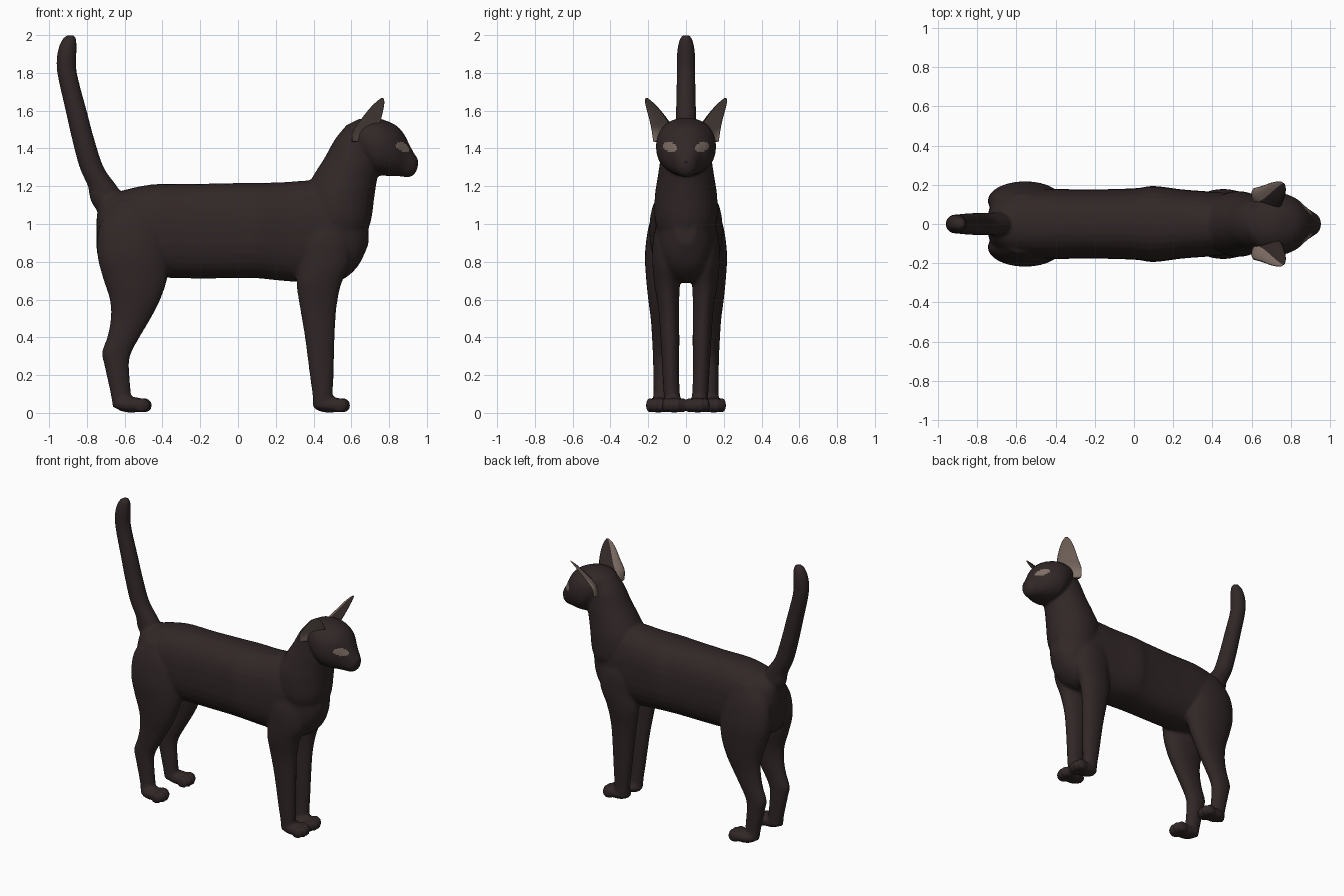
import bpy, bmesh, math
from mathutils import Vector

if "Cube" in bpy.data.objects:
    bpy.data.objects.remove(bpy.data.objects["Cube"])


def material(name, col):
    m = bpy.data.materials.new(name)
    m.diffuse_color = (*col, 1)
    m.use_nodes = True
    m.node_tree.nodes["Principled BSDF"].inputs["Base Color"].default_value = m.diffuse_color
    return m


FUR = material("dark brown fur", (0.031, 0.020, 0.020))
TAN = material("tan skin", (0.21, 0.155, 0.13))
NOSE = material("black nose", (0.012, 0.009, 0.009))


def catmull(rows, n=4):
    """Smoothly resample a list of number tuples."""
    out = []
    for i in range(len(rows) - 1):
        p = [rows[max(i - 1, 0)], rows[i], rows[i + 1], rows[min(i + 2, len(rows) - 1)]]
        for k in range(n):
            t = k / n
            out.append([b + 0.5 * t * (c - a + t * (2 * a - 5 * b + 4 * c - d + t * (3 * (b - c) + d - a)))
                        for a, b, c, d in zip(*p)])
    return out + [list(rows[-1])]


def skin(bm, rings):
    """Bridge rings of points into a closed tube; returns side faces row by row."""
    vs = [[bm.verts.new(p) for p in r] for r in rings]
    n, faces = len(rings[0]), []
    for a, b in zip(vs, vs[1:]):
        for j in range(n):
            k = (j + 1) % n
            faces.append((j, bm.faces.new((a[j], a[k], b[k], b[j]))))
    bm.faces.new(vs[0][::-1])
    bm.faces.new(vs[-1])
    return faces


def oval(n=28, e=2.0):
    pts = []
    for j in range(n):
        a = 2 * math.pi * j / n
        c, s = math.cos(a), math.sin(a)
        pts.append((math.copysign(abs(c) ** (2 / e), c), math.copysign(abs(s) ** (2 / e), s)))
    return pts


def loft_x(bm, rows, e=2.0):
    """rows: x, centre z, half width, half height"""
    skin(bm, [[(x, ry * c, z + rz * s) for c, s in oval(e=e)] for x, z, ry, rz in catmull(rows)])


def loft_z(bm, rows, side=1):
    """rows: z, centre x, half length, centre y, half width"""
    skin(bm, [[(x + rx * c, side * (y + ry * s), z) for c, s in oval()]
              for z, x, rx, y, ry in catmull(rows)])


def ball(bm, c, r):
    g = bmesh.ops.create_uvsphere(bm, u_segments=20, v_segments=12, radius=1)
    for v in g["verts"]:
        v.co = Vector(c) + Vector(v.co[i] * r[i] for i in range(3))


def finish(bm, name, mats):
    bmesh.ops.recalc_face_normals(bm, faces=bm.faces)
    me = bpy.data.meshes.new(name)
    bm.to_mesh(me)
    bm.free()
    for m in mats:
        me.materials.append(m)
    me.polygons.foreach_set("use_smooth", [True] * len(me.polygons))
    ob = bpy.data.objects.new(name, me)
    bpy.context.collection.objects.link(ob)
    return ob


bm = bmesh.new()
# torso
loft_x(bm, [(-.748, .95, .04, .09), (-.72, .955, .11, .18), (-.62, .96, .165, .215),
            (-.45, .965, .18, .245), (-.25, .962, .176, .25), (0, .965, .182, .252),
            (.1, .965, .194, .252), (.25, .96, .176, .262), (.4, .96, .165, .27),
            (.53, .95, .155, .255), (.63, .95, .115, .18), (.69, .97, .05, .08)], 2.4)
# neck
loft_z(bm, [(.92, .53, .14, 0, .13), (1.02, .53, .175, 0, .165), (1.15, .535, .188, 0, .165),
            (1.25, .567, .172, 0, .15), (1.35, .61, .152, 0, .135), (1.45, .637, .123, 0, .12),
            (1.53, .66, .08, 0, .08)])
# head and muzzle
loft_x(bm, [(.575, 1.47, .07, .05), (.64, 1.455, .13, .10), (.72, 1.415, .158, .147),
            (.78, 1.402, .152, .147), (.84, 1.387, .122, .133), (.88, 1.362, .085, .113),
            (.91, 1.332, .064, .083), (.937, 1.317, .046, .05), (.953, 1.325, .02, .022)], 2.2)
# tail
loft_z(bm, [(1.02, -.65, .06, 0, .05), (1.12, -.69, .088, 0, .062), (1.2, -.718, .077, 0, .058),
            (1.3, -.775, .064, 0, .057), (1.45, -.82, .059, 0, .056), (1.6, -.857, .056, 0, .053),
            (1.8, -.905, .052, 0, .049), (1.9, -.906, .051, 0, .048), (1.97, -.895, .04, 0, .036),
            (2.0, -.886, .02, 0, .018)])
for s in (-1, 1):
    # front legs
    loft_z(bm, [(1.02, .45, .08, .09, .05), (.93, .45, .14, .1, .073), (.8, .455, .14, .1, .078),
                (.68, .428, .118, .1, .068), (.55, .425, .096, .092, .055), (.4, .433, .079, .085, .05),
                (.2, .443, .063, .08, .044), (.1, .448, .054, .075, .043), (.03, .452, .054, .07, .046)], s)
    # hind legs
    loft_z(bm, [(1.12, -.56, .09, .09, .06), (1.0, -.56, .17, .112, .083), (.85, -.558, .188, .12, .097),
                (.72, -.545, .172, .125, .087), (.6, -.545, .134, .13, .07), (.5, -.568, .106, .13, .057),
                (.4, -.607, .086, .13, .05), (.32, -.642, .078, .13, .046), (.25, -.642, .065, .13, .044),
                (.1, -.62, .054, .13, .042), (.03, -.61, .053, .135, .046)], s)
    # paws with four toes each
    for x, y in ((.5, .062), (-.55, .147)):
        ball(bm, (x - .015, s * y, .043), (.09, .06, .042))
        for i in range(4):
            o = (i - 1.5) * .03
            ball(bm, (x + .062 - abs(o) * .5, s * y + o, .04), (.042, .02, .04))
raw = finish(bm, "body", [FUR, TAN])

# fuse everything into one smooth skin
m = raw.modifiers.new("fuse", "REMESH")
m.mode, m.voxel_size, m.use_smooth_shade = "VOXEL", 0.0105, True
m = raw.modifiers.new("soften", "SMOOTH")
m.factor, m.iterations = 0.5, 4
dg = bpy.context.evaluated_depsgraph_get()
fused = bpy.data.meshes.new_from_object(raw.evaluated_get(dg))
raw.modifiers.clear()
raw.data = fused
fused.materials.clear()
fused.materials.append(FUR)
fused.materials.append(TAN)
# eyes: slanted ovals on the face
for p in fused.polygons:
    x, y, z = p.center
    d = abs(y) - .086
    eye = x > .78 and (d / .037) ** 2 + ((z - 1.408 - .2 * d) / .025) ** 2 < 1
    p.material_index = 1 if eye else 0
    p.use_smooth = True

# ears: dished leaves that open forward and outward
EAR = [(.665, .125, 1.44, .078, .05), (.675, .13, 1.50, .084, .045), (.705, .15, 1.555, .07, .035),
       (.733, .178, 1.61, .05, .022), (.752, .198, 1.645, .03, .012), (.764, .21, 1.667, .008, .004)]
W, N = Vector((.76, -.62, .05)), Vector((.6, .78, .1))
for s, side in ((-1, "right"), (1, "left")):
    bm = bmesh.new()
    rings = []
    for x, y, z, a, b in catmull(EAR):
        ring = []
        for c, q in oval(24):
            p = Vector((x, y, z)) + W * (a * c) + N * (b * q if q < 0 else -.35 * b * q)
            ring.append((p.x, s * p.y, p.z))
        rings.append(ring)
    for j, f in skin(bm, rings):
        a = 2 * math.pi * (j + .5) / 24
        f.material_index = 1 if math.sin(a) > 0 or math.cos(a) < -.35 else 0
    finish(bm, side + "_ear", [FUR, TAN])

# nose
bm = bmesh.new()
ball(bm, (.938, 0, 1.328), (.016, .021, .016))
finish(bm, "nose", [NOSE])
